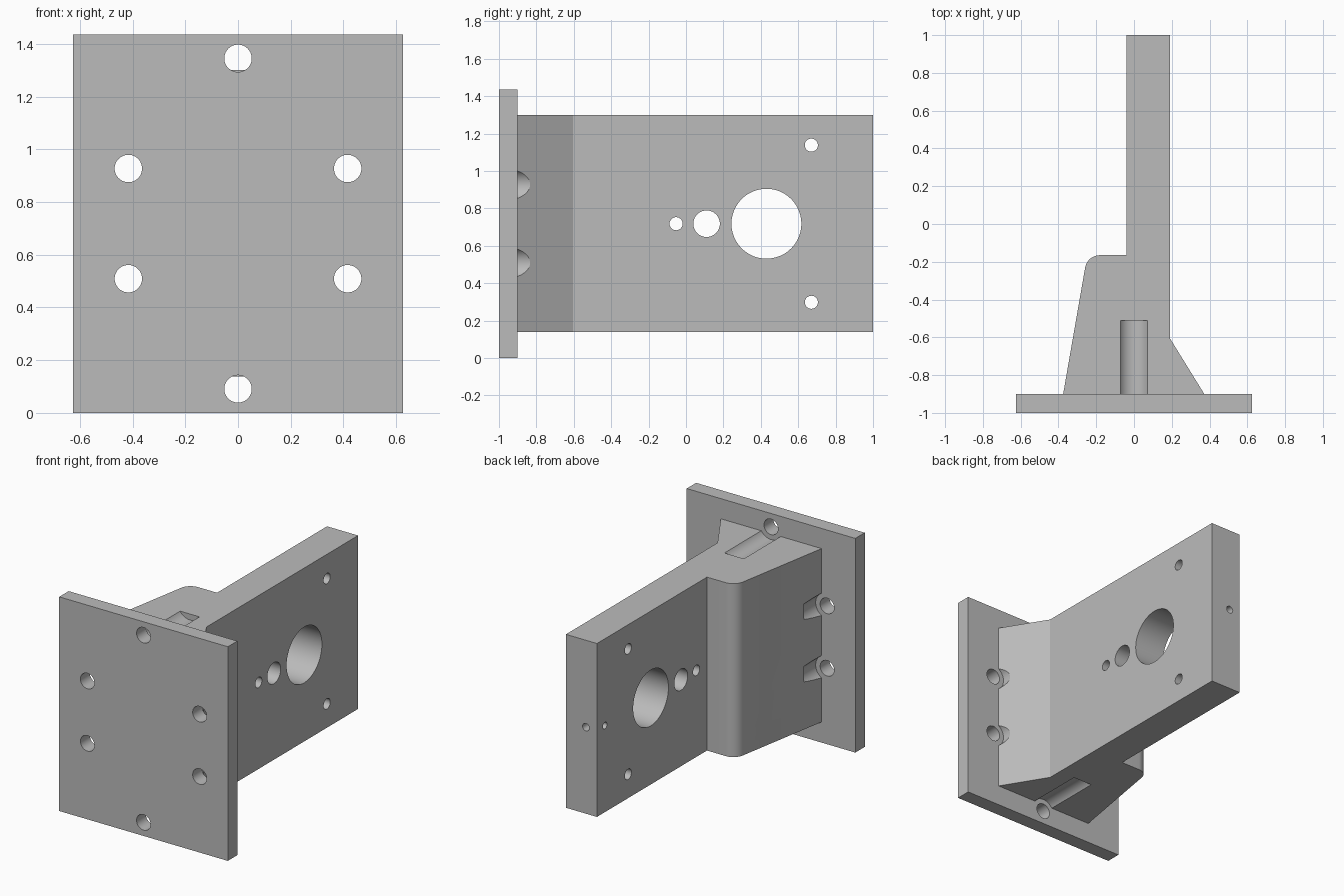
import bpy
import bmesh
from math import cos, sin, radians, pi
from mathutils import Matrix, Vector

if "Cube" in bpy.data.objects:
    bpy.data.objects.remove(bpy.data.objects["Cube"], do_unlink=True)

GREY = (0.5, 0.5, 0.5, 1.0)
metal = bpy.data.materials.new("plain_grey")
metal.use_nodes = True
metal.diffuse_color = GREY
metal.node_tree.nodes["Principled BSDF"].inputs["Base Color"].default_value = GREY


def prism(name, outline, bottom, top):
    """Extrude a flat outline (x, y) from one height to another."""
    bm = bmesh.new()
    face = bm.faces.new([bm.verts.new((x, y, bottom)) for x, y in outline])
    grown = bmesh.ops.extrude_face_region(bm, geom=[face])["geom"]
    verts = [v for v in grown if isinstance(v, bmesh.types.BMVert)]
    bmesh.ops.translate(bm, verts=verts, vec=(0, 0, top - bottom))
    bmesh.ops.recalc_face_normals(bm, faces=bm.faces)
    mesh = bpy.data.meshes.new(name)
    bm.to_mesh(mesh)
    bm.free()
    mesh.materials.append(metal)
    obj = bpy.data.objects.new(name, mesh)
    bpy.context.collection.objects.link(obj)
    return obj


def drill(target, start, end, radius):
    """Cut a round hole from start to end."""
    a, b = Vector(start), Vector(end)
    turn = (b - a).to_track_quat("Z", "Y").to_matrix().to_4x4()
    bm = bmesh.new()
    bmesh.ops.create_cone(bm, cap_ends=True, segments=48, radius1=radius,
                          radius2=radius, depth=(b - a).length,
                          matrix=Matrix.Translation((a + b) / 2) @ turn)
    mesh = bpy.data.meshes.new("drill_cutter")
    bm.to_mesh(mesh)
    bm.free()
    mesh.materials.append(metal)
    cutter = bpy.data.objects.new("drill_cutter", mesh)
    cutter.hide_render = True
    bpy.context.collection.objects.link(cutter)
    mod = target.modifiers.new("hole", "BOOLEAN")
    mod.operation, mod.solver, mod.object = "DIFFERENCE", "EXACT", cutter
    bpy.context.view_layer.objects.active = target
    bpy.ops.object.modifier_apply(modifier=mod.name)
    bpy.data.objects.remove(cutter, do_unlink=True)


MID = 0.718

# Mounting plate
W = 0.625
mounting_plate = prism("mounting_plate", [(-W, -1), (W, -1), (W, -0.9), (-W, -0.9)], 0, 1.435)

# Bracket arm with its flared root and rounded shoulder
shoulder = [(-0.18 + 0.08 * cos(radians(t)), -0.245 + 0.08 * sin(radians(t)))
            for t in range(90, 171, 8)]
arm = prism("bracket_arm",
            [(-0.375, -0.9), (0.372, -0.9), (0.19, -0.605), (0.19, 1), (-0.04, 1),
             (-0.04, -0.165)] + shoulder, 0.138, 1.3)

# Screw holes in the plate, with clearance grooves in the arm root
screws = [(0, MID + s * 0.627, -0.51) for s in (-1, 1)]
screws += [(sx * 0.416, MID + sz * 0.209, -0.75) for sx in (-1, 1) for sz in (-1, 1)]
for x, z, groove_end in screws:
    drill(mounting_plate, (x, -1.1, z), (x, -0.8, z), 0.052)
    drill(arm, (x, -0.95, z), (x, groove_end, z), 0.085)

# Cross holes through the arm
for y, z, radius in [(0.43, MID, 0.187), (0.11, MID, 0.071), (-0.053, MID, 0.035),
                     (0.67, MID + 0.42, 0.035), (0.67, MID - 0.42, 0.035)]:
    drill(arm, (-0.4, y, z), (0.4, y, z), radius)

# Small blind holes at the free end
drill(arm, (0.042, 1.1, MID), (0.042, 0.85, MID), 0.025)
drill(arm, (-0.2, 0.915, MID), (0.042, 0.915, MID), 0.022)

# Smooth the round walls, keep the edges sharp
bpy.ops.object.select_all(action="DESELECT")
for part in (mounting_plate, arm):
    part.select_set(True)
bpy.context.view_layer.objects.active = arm
bpy.ops.object.shade_smooth_by_angle(angle=pi / 7)
